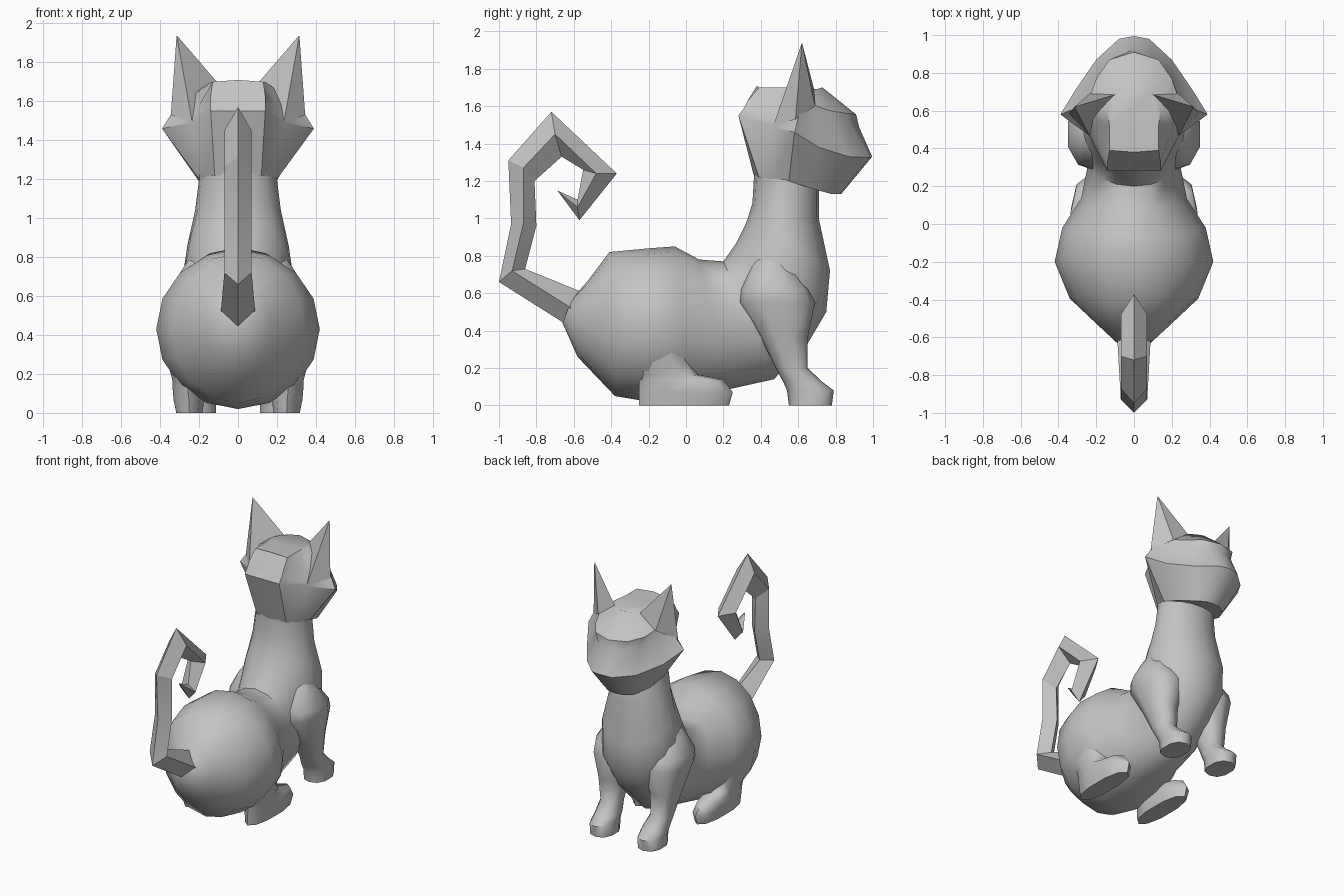
import bpy, bmesh, math
from mathutils import Vector

cube = bpy.data.objects.get("Cube")
if cube:
    bpy.data.objects.remove(cube, do_unlink=True)

grey = bpy.data.materials.new("soft_grey")
grey.use_nodes = True
tone = (0.55, 0.55, 0.55, 1)
grey.diffuse_color = tone
grey.node_tree.nodes["Principled BSDF"].inputs["Base Color"].default_value = tone


def loft(name, rings, angle=35):
    """Skin a list of equal closed rings, cap both ends, smooth by angle."""
    bm = bmesh.new()
    rows = [[bm.verts.new(p) for p in ring] for ring in rings]
    n = len(rows[0])
    for a, b in zip(rows, rows[1:]):
        for i in range(n):
            j = (i + 1) % n
            bm.faces.new((a[i], a[j], b[j], b[i]))
    bm.faces.new(rows[0])
    bm.faces.new(rows[-1])
    bmesh.ops.remove_doubles(bm, verts=bm.verts, dist=0.0005)
    bmesh.ops.recalc_face_normals(bm, faces=bm.faces)
    mesh = bpy.data.meshes.new(name)
    bm.to_mesh(mesh)
    bm.free()
    mesh.materials.append(grey)
    obj = bpy.data.objects.new(name, mesh)
    bpy.context.collection.objects.link(obj)
    bpy.ops.object.select_all(action='DESELECT')
    obj.select_set(True)
    bpy.context.view_layer.objects.active = obj
    bpy.ops.object.shade_smooth_by_angle(angle=math.radians(angle))
    return obj


def spine_ring(top, bottom, width, n=16):
    """Ellipse standing between a back point and a belly point (y, z)."""
    t, b = Vector((0, *top)), Vector((0, *bottom))
    mid, half = (t + b) / 2, (t - b) / 2
    turns = [math.tau * i / n for i in range(n)]
    return [mid + half * math.cos(a) + Vector((width * math.sin(a), 0, 0)) for a in turns]


def flat_ring(z, y0, y1, x0, x1, side, n=10):
    """Horizontal oval for a leg, slightly squared."""
    ring = []
    for i in range(n):
        a = math.tau * (i + 0.5) / n
        c, s = [math.copysign(abs(v) ** 0.85, v) for v in (math.cos(a), math.sin(a))]
        ring.append((side * ((x0 + x1) / 2 + c * (x1 - x0) / 2),
                     (y0 + y1) / 2 + s * (y1 - y0) / 2, z))
    return ring


# Body and neck: one loft from rump to head
spine = [
    ((-.61, .57), (-.66, .44), .08),
    ((-.53, .66), (-.58, .26), .17),
    ((-.41, .82), (-.38, .05), .34),
    ((-.20, .84), (-.20, .02), .42),
    ((-.06, .85), (.02, .05), .38),
    ((.07, .78), (.20, .08), .28),
    ((.20, .77), (.47, .14), .24),
    ((.27, .87), (.65, .33), .27),
    ((.31, .95), (.75, .50), .28),
    ((.33, 1.0), (.77, .72), .26),
    ((.355, 1.08), (.71, 1.0), .22),
    ((.365, 1.25), (.71, 1.15), .20),
    ((.36, 1.38), (.66, 1.25), .20),
]
loft("body", [spine_ring(*s) for s in spine], 50)

# Head: half outlines from back centre to nose, mirrored
jaw = [(0, .365, 1.22), (.12, .39, 1.22), (.18, .46, 1.21), (.20, .55, 1.2),
       (.18, .67, 1.16), (.12, .78, 1.13), (.06, .82, 1.13), (0, .83, 1.13)]
cheek = [(0, .28, 1.55), (.14, .28, 1.55), (.24, .47, 1.49), (.39, .58, 1.46),
         (.31, .71, 1.38), (.20, .87, 1.33), (.08, .98, 1.325), (0, .995, 1.33)]
socket = [(0, .31, 1.59), (.14, .31, 1.59), (.23, .48, 1.52), (.34, .60, 1.54),
          (.235, .68, 1.53), (.18, .79, 1.51), (.10, .88, 1.50), (0, .925, 1.49)]
brow = [(0, .33, 1.63), (.14, .33, 1.63), (.20, .50, 1.58), (.31, .60, 1.58),
        (.235, .67, 1.61), (.20, .77, 1.575), (.13, .87, 1.56), (0, .91, 1.555)]
crown = [(0, .38, 1.71), (.13, .39, 1.70), (.13, .52, 1.70), (.14, .60, 1.70),
         (.12, .66, 1.695), (.10, .70, 1.69), (.05, .72, 1.695), (0, .73, 1.70)]


def mirrored(half):
    return half + [(-x, y, z) for x, y, z in half[-2:0:-1]]


loft("head", [mirrored(h) for h in (jaw, cheek, socket, brow, crown)], 42)

# Tail: diamond section given by outer ridge, side edges and inner ridge
curl = [
    ((-.62, .42), (-.58, .50), (-.54, .60), .09),
    ((-1.0, .66), (-.93, .72), (-.86, .73), .07),
    ((-.935, .97), (-.87, .97), (-.80, .96), .07),
    ((-.95, 1.31), (-.87, 1.27), (-.81, 1.2), .07),
    ((-.72, 1.57), (-.70, 1.45), (-.665, 1.33), .07),
    ((-.37, 1.24), (-.48, 1.24), (-.55, 1.26), .07),
    ((-.57, .99), (-.58, 1.06), (-.58, 1.10), .06),
    ((-.68, 1.14), (-.685, 1.145), (-.69, 1.15), .003),
]
loft("tail", [[(0, *o), (w, *s), (0, *i), (-w, *s)] for o, s, i, w in curl], 25)

# Paired parts: ears and legs
ear_base = [(.10, .685, 1.69), (.235, .465, 1.49), (.345, .585, 1.53), (.235, .69, 1.6)]
ear_tip = Vector((.315, .62, 1.94))
front_leg = [
    (0, .55, .78, .11, .28), (.08, .54, .79, .11, .28), (.125, .52, .73, .11, .28),
    (.20, .48, .65, .13, .28), (.36, .40, .65, .11, .31), (.55, .28, .69, .05, .35),
    (.62, .29, .66, .05, .355), (.74, .34, .58, .05, .29), (.84, .40, .54, .05, .22),
]
hind_leg = [
    (0, -.25, .23, .18, .32), (.07, -.25, .25, .17, .335), (.14, -.25, .20, .18, .34),
    (.165, -.25, .06, .17, .34), (.24, -.28, .02, .14, .36), (.36, -.32, .03, .1, .375),
]
for label, side in (("left", 1), ("right", -1)):
    base = [Vector((side * x, y, z)) for x, y, z in ear_base]
    tip = Vector((side * ear_tip.x, ear_tip.y, ear_tip.z))
    loft(label + "_ear", [base, [tip.lerp(p, 0.01) for p in base]], 30)
    loft(label + "_front_leg", [flat_ring(*r, side) for r in front_leg], 55)
    loft(label + "_hind_leg", [flat_ring(*r, side) for r in hind_leg], 55)
